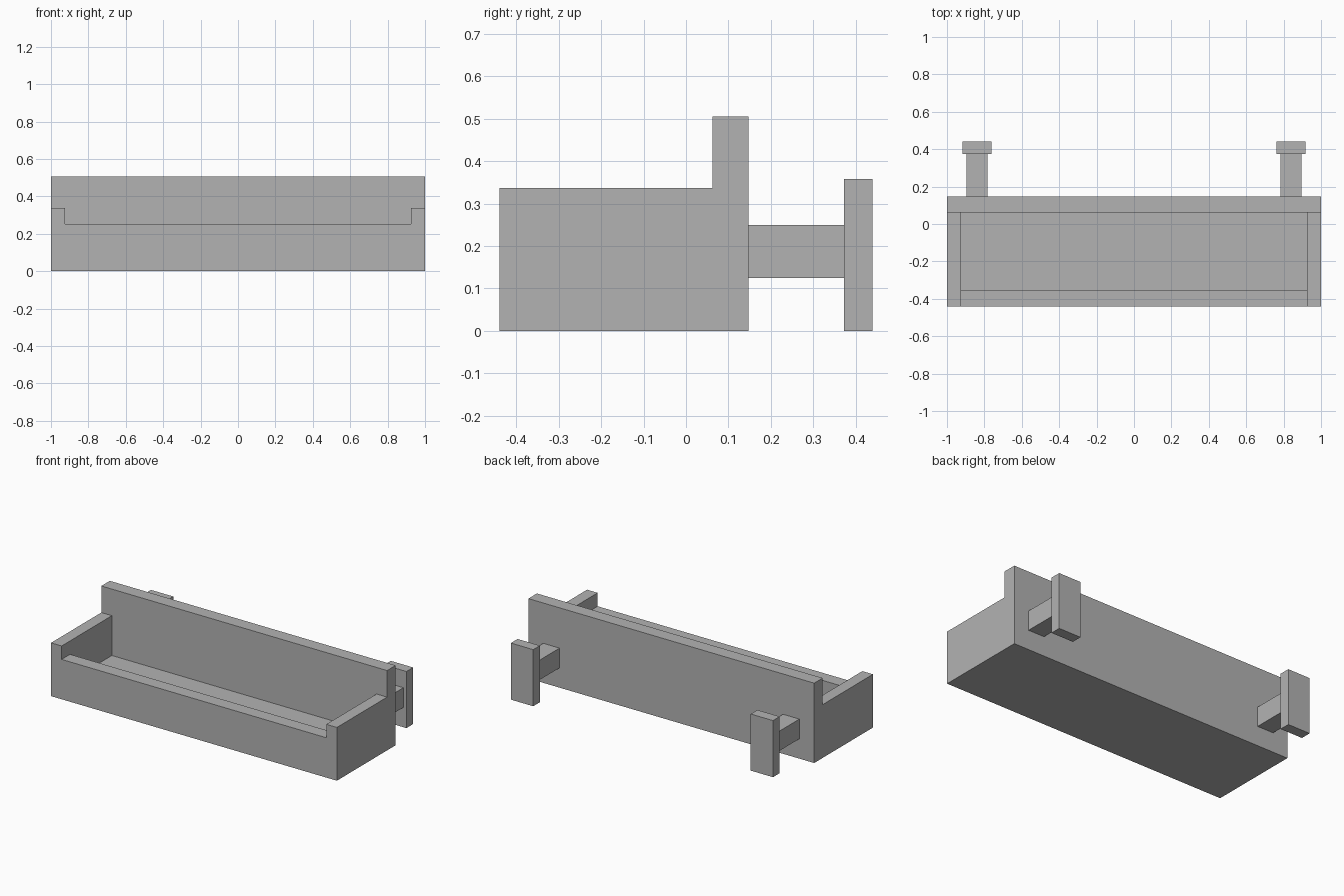
import bpy
import bmesh

default_cube = bpy.data.objects.get("Cube")
if default_cube:
    bpy.data.objects.remove(default_cube, do_unlink=True)

# Single plain grey finish
grey = bpy.data.materials.new("plain_grey")
grey.use_nodes = True
colour = (0.45, 0.45, 0.45, 1)
grey.diffuse_color = colour
grey.node_tree.nodes["Principled BSDF"].inputs["Base Color"].default_value = colour


def add_object(name, bm):
    bmesh.ops.recalc_face_normals(bm, faces=bm.faces)
    mesh = bpy.data.meshes.new(name)
    bm.to_mesh(mesh)
    bm.free()
    mesh.materials.append(grey)
    obj = bpy.data.objects.new(name, mesh)
    bpy.context.collection.objects.link(obj)
    return obj


def box(name, xs, ys, zs):
    bm = bmesh.new()
    bmesh.ops.create_cube(bm, size=1)
    for v in bm.verts:
        v.co = [lo + (c + 0.5) * (hi - lo)
                for c, (lo, hi) in zip(v.co, (xs, ys, zs))]
    return add_object(name, bm)


def cut(target, cutter):
    mod = target.modifiers.new(cutter.name, "BOOLEAN")
    mod.operation = "DIFFERENCE"
    mod.solver = "EXACT"
    mod.object = cutter
    cutter.hide_render = True
    cutter.hide_viewport = True
    cutter.display_type = "WIRE"


FRONT, BACK, REAR_WALL = -0.44, 0.147, 0.062
INNER_X, FLOOR, FRONT_RIM, SIDE_RIM, TOP = 0.926, 0.085, 0.252, 0.337, 0.505

# Tray body: stepped side profile extruded across the width
profile = [(FRONT, 0), (BACK, 0), (BACK, TOP),
           (REAR_WALL, TOP), (REAR_WALL, SIDE_RIM), (FRONT, SIDE_RIM)]
bm = bmesh.new()
side = bm.faces.new([bm.verts.new((-1, y, z)) for y, z in profile])
extruded = bmesh.ops.extrude_face_region(bm, geom=[side])["geom"]
bmesh.ops.translate(bm, vec=(2, 0, 0),
                    verts=[g for g in extruded if isinstance(g, bmesh.types.BMVert)])
tray = add_object("tray_body", bm)

# Hollow of the tray and the lowered front rim
width = (-INNER_X, INNER_X)
cut(tray, box("hollow_cutter", width, (-0.356, REAR_WALL), (FLOOR, 0.8)))
cut(tray, box("front_rim_cutter", width, (-0.6, -0.3), (FRONT_RIM, 0.8)))

# Rear brackets: an arm and an upright end plate on each side
for label, sign in (("left", 1), ("right", -1)):
    centre = sign * 0.839
    box(label + "_bracket_arm", (centre - 0.057, centre + 0.057),
        (BACK, 0.373), (0.125, 0.25))
    box(label + "_bracket_plate", (centre - 0.078, centre + 0.078),
        (0.373, 0.44), (0, 0.358))
